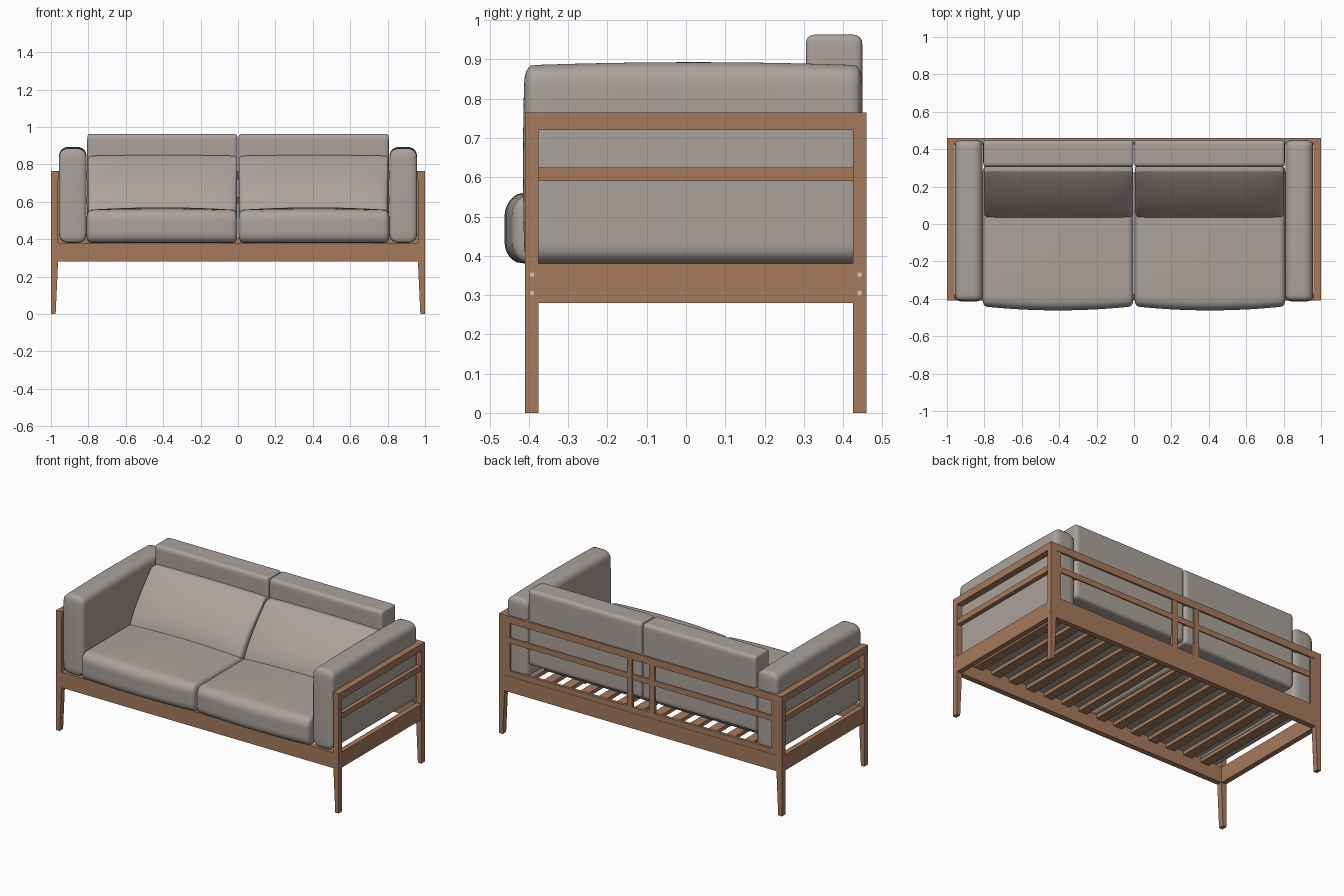
import bpy, bmesh, math
from mathutils import Vector

if "Cube" in bpy.data.objects:
    bpy.data.objects.remove(bpy.data.objects["Cube"])

def material(name, rgb):
    m = bpy.data.materials.new(name)
    m.diffuse_color = (*rgb, 1)
    m.use_nodes = True
    m.node_tree.nodes["Principled BSDF"].inputs["Base Color"].default_value = m.diffuse_color
    return m

WOOD = material("warm wood", (0.38, 0.195, 0.11))
FABRIC = material("grey fabric", (0.41, 0.365, 0.33))
METAL = material("light metal", (0.6, 0.58, 0.56))

def finish(bm, name, mat, smooth=False):
    bmesh.ops.recalc_face_normals(bm, faces=bm.faces[:])
    me = bpy.data.meshes.new(name)
    bm.to_mesh(me)
    bm.free()
    me.materials.append(mat)
    for p in me.polygons:
        p.use_smooth = smooth
    ob = bpy.data.objects.new(name, me)
    bpy.context.collection.objects.link(ob)
    return ob

def box(name, x0, x1, y0, y1, z0, z1, mat=WOOD):
    bm = bmesh.new()
    bmesh.ops.create_cube(bm, size=1)
    for v in bm.verts:
        v.co = (x0 + (v.co.x + .5) * (x1 - x0), y0 + (v.co.y + .5) * (y1 - y0),
                z0 + (v.co.z + .5) * (z1 - z0))
    return finish(bm, name, mat)

def prism(name, profile, y0, y1):
    """Extrude an xz profile along y."""
    bm = bmesh.new()
    f = bm.faces.new([bm.verts.new((x, y0, z)) for x, z in profile])
    r = bmesh.ops.extrude_face_region(bm, geom=[f])
    for v in r["geom"]:
        if isinstance(v, bmesh.types.BMVert):
            v.co.y = y1
    return finish(bm, name, WOOD)

def cushion(name, lo, hi, radii, shape):
    """Rounded box with elliptical edges; shape(p, u, v, w) adds the puffiness."""
    lo, hi = Vector(lo), Vector(hi)
    c, h = (lo + hi) / 2, (hi - lo) / 2
    bm = bmesh.new()
    bmesh.ops.create_cube(bm, size=2)
    bmesh.ops.subdivide_edges(bm, edges=bm.edges[:], cuts=23, use_grid_fill=True)
    for v in bm.verts:
        # denser grid towards the edges
        t = [math.sin(a * math.pi / 2) for a in v.co]
        p = Vector([t[i] * h[i] for i in range(3)])
        inner = Vector([max(-(h[i] - radii[i]), min(h[i] - radii[i], p[i])) for i in range(3)])
        d = Vector([(p[i] - inner[i]) / radii[i] for i in range(3)])
        d.normalize()
        p = Vector([c[i] + inner[i] + d[i] * radii[i] for i in range(3)])
        n = [(p[i] - c[i]) / h[i] for i in range(3)]
        v.co = shape(p, *n)
    return finish(bm, name, FABRIC, True)

def arm_shape(p, u, v, w):
    p.z += 0.008 * (1 - v * v) * max(w, 0)
    p.y -= 0.004 * (1 - w * w) * max(-v, 0)
    return p

def seat_shape(p, u, v, w):
    p.y -= 0.022 * (1 - u * u) * max(-v, 0)
    p.z += 0.014 * (1 - u * u) * (1 - v ** 4) * max(w, 0)
    return p

def pillow_shape(p, u, v, w):
    # front face leans back and curves towards the top
    t = (w + 1) / 2
    front = 0.03 + 0.25 * t ** 1.4 - 0.022 * (1 - u ** 4) * (1 - w * w)
    p.y = front + (v + 1) / 2 * (0.308 - front)
    p.z += 0.005 * (1 - u * u) * t
    return p

Y0, Y1, P = -0.41, 0.46, 0.035   # frame depth and post thickness

for s, side in ((-1, "left"), (1, "right")):
    def sx(name, a, b, *rest, mat=WOOD):
        return box(side + "_" + name, min(s * a, s * b), max(s * a, s * b), *rest, mat=mat)

    # tapered legs running up into posts
    prof = [(s * x, z) for x, z in ((1, 0), (.975, 0), (.962, .28), (.962, .72), (1, .72))]
    prism(side + "_front_leg", prof, Y0, Y0 + P)
    prism(side + "_back_leg", prof, Y1 - P, Y1)

    # side frame
    sx("arm_rail", .96, 1, Y0, Y1, .72, .765)
    sx("side_slat", .968, .995, Y0 + P, Y1 - P, .59, .625)
    sx("side_base_rail", .965, .998, Y0 + P, Y1 - P, .28, .38)

    # screws on the posts
    for y in (-.392, .442):
        for z in (.305, .352):
            bm = bmesh.new()
            bmesh.ops.create_cone(bm, cap_ends=True, segments=12, radius1=.006,
                                  radius2=.006, depth=.004)
            for v in bm.verts:
                v.co = (s * 0.999 + v.co.z, y + v.co.x, z + v.co.y)
            finish(bm, side + "_screw", METAL)

    # back frame uprights
    sx("back_end_stile", .925, .962, Y1 - .02, Y1 - .002, .38, .72)
    sx("back_centre_stile", .06, .098, Y1 - .02, Y1 - .002, .38, .72)

    # cushions
    def cx(name, x0, x1, y0, y1, z0, z1, radii, shape):
        a, b = sorted((s * x0, s * x1))
        cushion(side + "_" + name, (a, y0, z0), (b, y1, z1), radii, shape)

    cx("arm_cushion", .81, .957, -.411, .449, .38, .885, (.05, .02, .045), arm_shape)
    cx("seat_cushion", .003, .81, -.44, .31, .38, .556, (.02, .045, .055), seat_shape)
    cx("back_cushion", .003, .806, .305, .449, .48, .963, (.012, .022, .022),
       lambda p, u, v, w: p)
    cx("pillow", .005, .803, .03, .308, .53, .845, (.02, .04, .025), pillow_shape)

# long rails
box("front_base_rail", -.963, .963, Y0, Y0 + P, .28, .38)
box("back_base_rail", -.963, .963, Y1 - P, Y1, .28, .38)
box("back_top_rail", -.96, .96, Y1 - .03, Y1, .72, .765)
box("back_slat", -.96, .96, Y1 - .02, Y1 - .004, .59, .625)
box("back_lower_rail", -.96, .96, Y1 - .02, Y1 - .002, .38, .415)

# slatted base under the seat
N = 14
for i in range(N):
    x = -.84 + 1.68 * i / (N - 1)
    box("base_slat", x - .03, x + .03, Y0 + P, Y1 - P, .355, .378)
